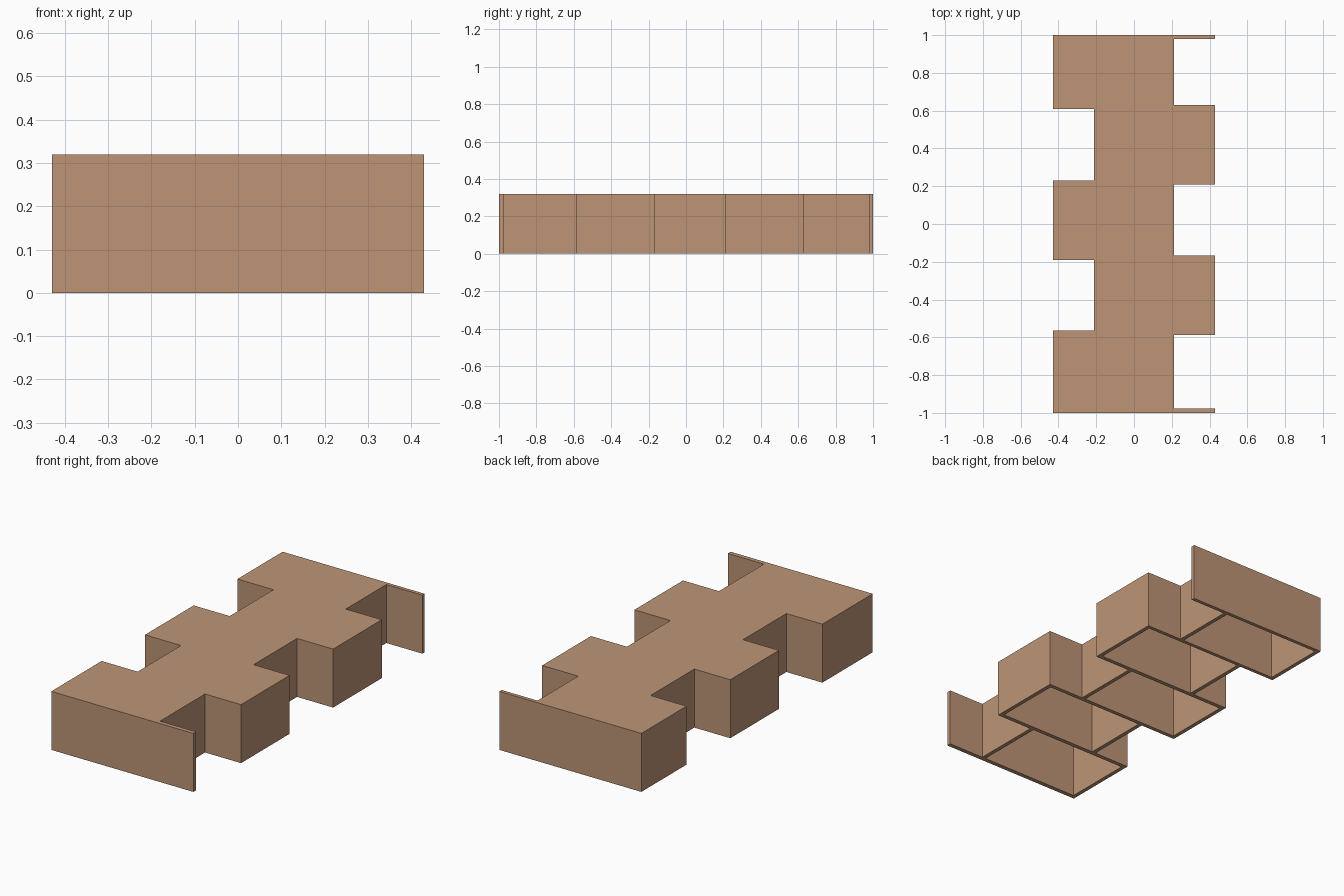
import bpy, bmesh, math

if "Cube" in bpy.data.objects:
    bpy.data.objects.remove(bpy.data.objects["Cube"])

H, T = 0.32, 0.022          # height, wall and top-panel thickness
X_OUT, X_IN = 0.43, 0.212   # long and short half widths

mat = bpy.data.materials.new("warm tan")
mat.diffuse_color = (0.51, 0.30, 0.18, 1)
mat.use_nodes = True
mat.node_tree.nodes["Principled BSDF"].inputs["Base Color"].default_value = mat.diffuse_color

# six full-width cross walls divide five cells, staggered left and right
cross_walls = [(-1.0, -0.976), (-0.588, -0.565), (-0.19, -0.168),
               (0.208, 0.231), (0.609, 0.629), (0.98, 1.0)]
cells = []
for i in range(5):
    x0, x1 = (-X_OUT, X_IN) if i % 2 == 0 else (-X_IN, X_OUT)
    cells.append((x0, x1, cross_walls[i][1], cross_walls[i + 1][0]))


def is_solid(x, y, z):
    if not (abs(x) < X_OUT and abs(y) < 1 and 0 < z < H):
        return False
    if any(a < y < b for a, b in cross_walls):
        return True
    for x0, x1, y0, y1 in cells:
        if y0 < y < y1 and x0 < x < x1:
            # side walls and top panel, hollow and open underneath
            return z > H - T or x < x0 + T or x > x1 - T
    return False


# grid lines on every wall edge
xs = sorted(s * v for s in (-1, 1) for v in (X_OUT, X_OUT - T, X_IN, X_IN - T))
ys = [v for w in cross_walls for v in w]
zs = [0, H - T, H]
axes = (xs, ys, zs)


def block_solid(idx):
    if any(i < 0 or i >= len(a) - 1 for i, a in zip(idx, axes)):
        return False
    return is_solid(*[(a[i] + a[i + 1]) / 2 for i, a in zip(idx, axes)])


# skin the outer faces of all solid blocks
bm = bmesh.new()
for i in range(len(xs) - 1):
    for j in range(len(ys) - 1):
        for k in range(len(zs) - 1):
            idx = (i, j, k)
            if not block_solid(idx):
                continue
            for ax in range(3):
                u, v = (ax + 1) % 3, (ax + 2) % 3
                for side in (0, 1):
                    n = list(idx)
                    n[ax] += 1 if side else -1
                    if block_solid(n):
                        continue
                    loop = [(0, 0), (1, 0), (1, 1), (0, 1)]
                    if not side:
                        loop.reverse()
                    verts = []
                    for du, dv in loop:
                        p = [0, 0, 0]
                        p[ax] = axes[ax][idx[ax] + side]
                        p[u] = axes[u][idx[u] + du]
                        p[v] = axes[v][idx[v] + dv]
                        verts.append(bm.verts.new(p))
                    bm.faces.new(verts)
bmesh.ops.remove_doubles(bm, verts=bm.verts, dist=0.0005)
bmesh.ops.dissolve_limit(bm, angle_limit=math.radians(1),
                         verts=bm.verts, edges=bm.edges)

mesh = bpy.data.meshes.new("staggered_shell")
bm.to_mesh(mesh)
bm.free()
mesh.materials.append(mat)
bpy.context.collection.objects.link(bpy.data.objects.new("staggered_shell", mesh))
